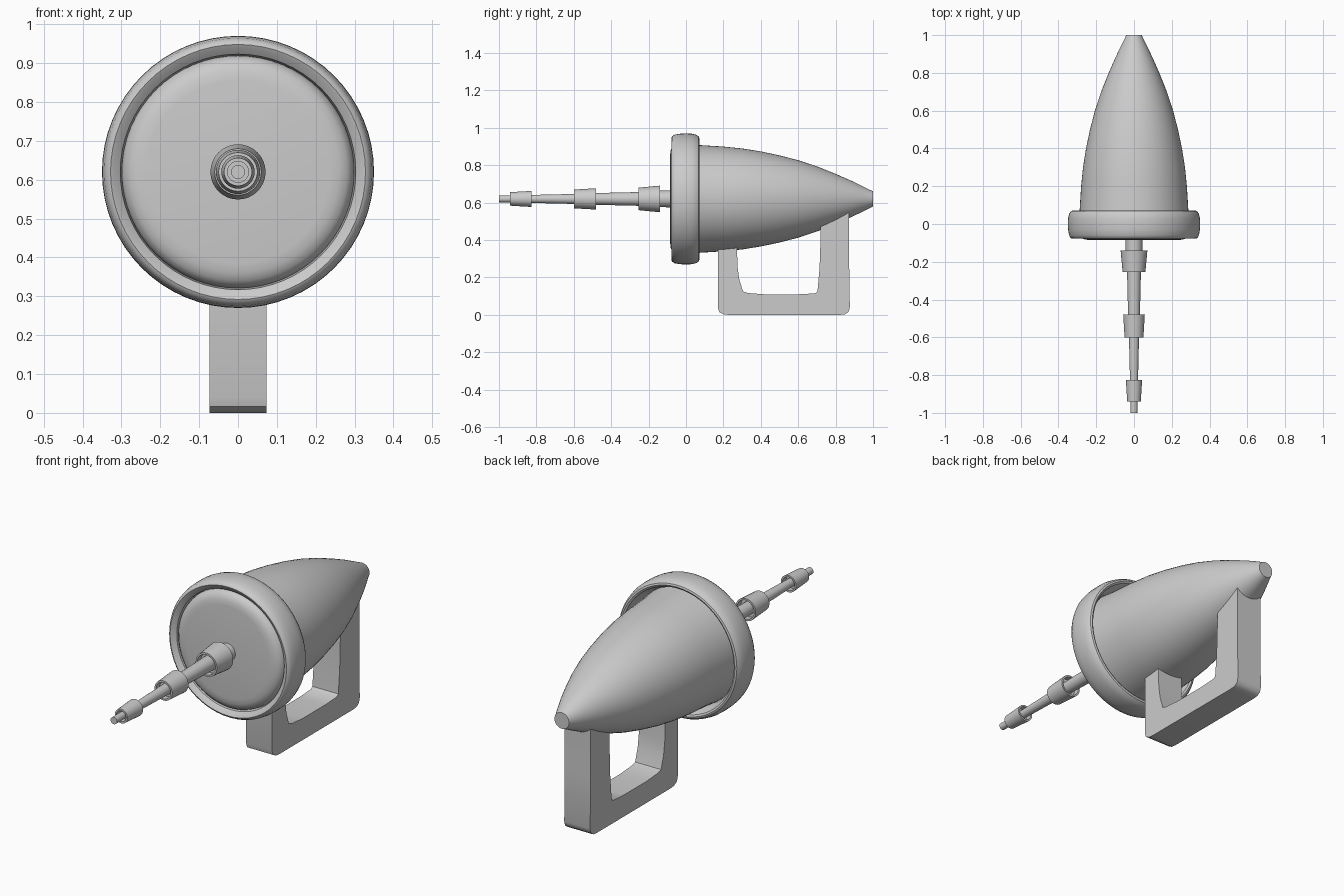
import bpy, bmesh, math
from mathutils import Matrix, Vector

if "Cube" in bpy.data.objects:
    bpy.data.objects.remove(bpy.data.objects["Cube"])

AXIS_Z = 0.62


def finish(name, bm, angle=35):
    bmesh.ops.recalc_face_normals(bm, faces=bm.faces)
    me = bpy.data.meshes.new(name)
    bm.to_mesh(me)
    bm.free()
    ob = bpy.data.objects.new(name, me)
    bpy.context.collection.objects.link(ob)
    bpy.ops.object.select_all(action='DESELECT')
    ob.select_set(True)
    bpy.context.view_layer.objects.active = ob
    bpy.ops.object.shade_smooth_by_angle(angle=math.radians(angle))
    return ob


def lathe(name, profile, closed=False, segs=64):
    """Revolve (y, radius) points round the long axis."""
    bm = bmesh.new()
    vs = [bm.verts.new((r, y, AXIS_Z)) for y, r in profile]
    pairs = list(zip(vs, vs[1:] + vs[:1])) if closed else list(zip(vs, vs[1:]))
    edges = [bm.edges.new(p) for p in pairs]
    bmesh.ops.spin(bm, geom=vs + edges, cent=(0, 0, AXIS_Z), axis=(0, 1, 0),
                   angle=math.tau, steps=segs, use_duplicate=False)
    bmesh.ops.remove_doubles(bm, verts=bm.verts, dist=1e-5)
    return finish(name, bm)


# Bullet-shaped body with a softly rounded front face
lathe("body", [(-.085, 0), (-.085, .235), (-.082, .26), (-.074, .28), (-.06, .294),
               (-.04, .299), (0, .295), (.07, .288), (.2, .28), (.3, .27), (.4, .254),
               (.5, .233), (.6, .207), (.7, .174), (.8, .134), (.88, .099),
               (.94, .07), (.98, .05), (1.0, .041), (1.0, 0)])

# Thick rounded collar, with a sloping gap to the body at both ends
lathe("front_ring", [(-.06, .303), (-.073, .319), (-.078, .328), (-.074, .336),
                     (-.06, .344), (-.03, .349), (0, .35), (.03, .349), (.055, .343),
                     (.068, .334), (.071, .325), (.066, .316), (.03, .3), (0, .294)],
      closed=True)

# Telescoping rod
lathe("rod", [(-.07, 0), (-.07, .045), (-.2, .043), (-.2, .038), (-.54, .03),
              (-.54, .028), (-.88, .02), (-.88, .018), (-1, .018), (-1, 0)], segs=32)

# Tapered sleeves on the rod, recessed at each end
for i, (y0, r0, y1, r1) in enumerate([(-.14, .071, -.255, .06), (-.48, .057, -.6, .05),
                                      (-.825, .043, -.94, .036)], 1):
    w, d = .009, .03
    lathe(f"rod_sleeve_{i}", [(y0, r0 - w), (y0, r0), (y1, r1), (y1, r1 - w),
                              (y1 + d, r1 - w), (y1 + d, .012), (y0 - d, .012),
                              (y0 - d, r0 - w)], closed=True, segs=32)

# U-shaped grip, a side outline extruded across x
outline = [(.17, .41), (.17, .04), (.177, .016), (.2, .003), (.23, 0), (.82, 0),
           (.85, .003), (.869, .016), (.876, .04), (.872, .3), (.872, .575),
           (.72, .54), (.72, .42), (.714, .25), (.703, .125), (.69, .115),
           (.6, .11), (.42, .11), (.33, .117), (.305, .125), (.285, .19),
           (.275, .26), (.272, .41)]
bm = bmesh.new()
face = bm.faces.new([bm.verts.new((-.073, y, z)) for y, z in outline])
ext = bmesh.ops.extrude_face_region(bm, geom=[face])
bmesh.ops.translate(bm, vec=(.146, 0, 0),
                    verts=[g for g in ext["geom"] if isinstance(g, bmesh.types.BMVert)])
finish("grip", bm, 40)
